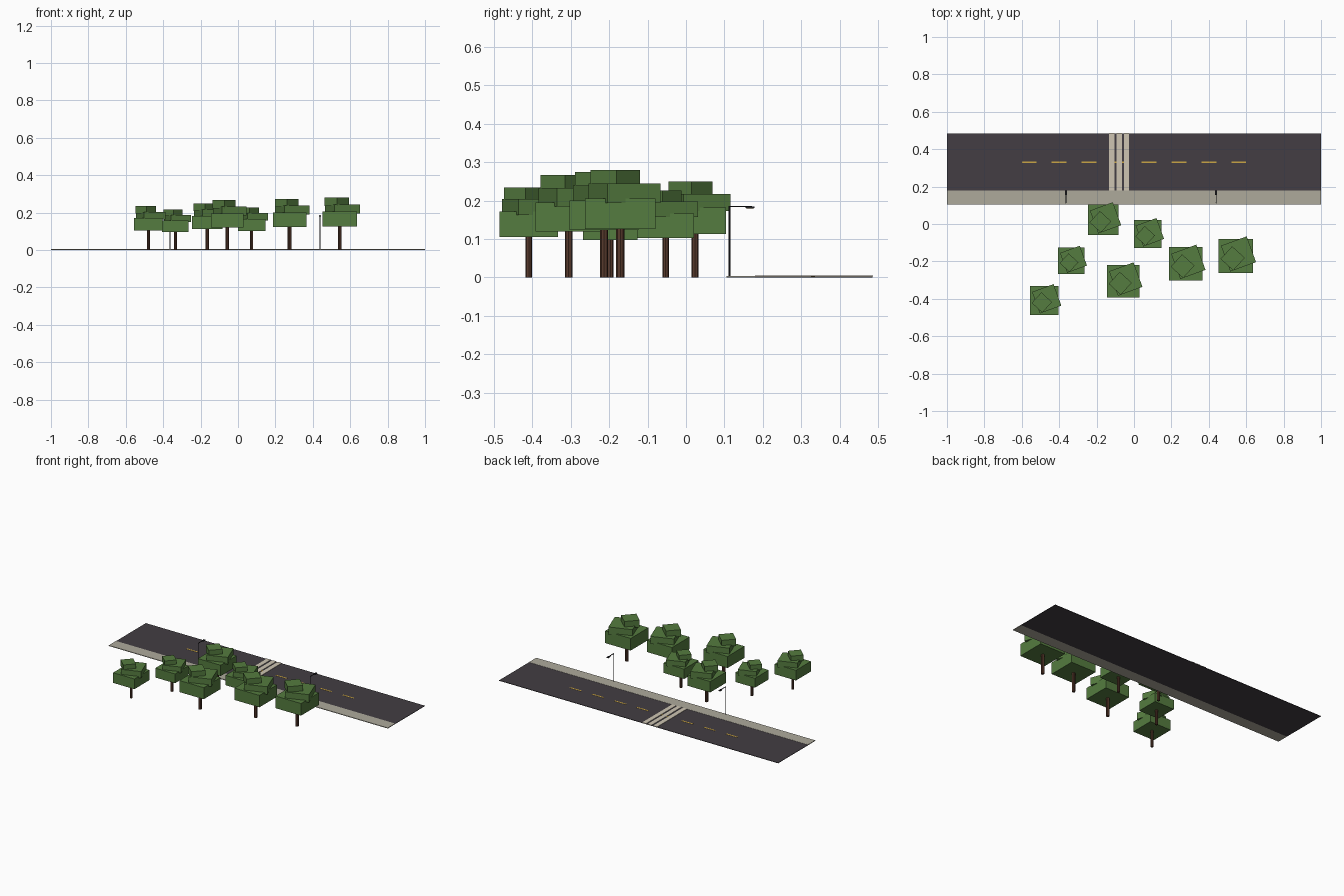
import bpy, math

if "Cube" in bpy.data.objects:
    bpy.data.objects.remove(bpy.data.objects["Cube"])


def mat(name, rgb):
    m = bpy.data.materials.new(name)
    m.diffuse_color = (*rgb, 1)
    m.use_nodes = True
    m.node_tree.nodes["Principled BSDF"].inputs["Base Color"].default_value = m.diffuse_color
    return m


ASPHALT = mat("asphalt", (0.056, 0.048, 0.056))
PAVING = mat("paving", (0.42, 0.40, 0.33))
CREAM = mat("cream paint", (0.62, 0.56, 0.45))
YELLOW = mat("yellow paint", (0.60, 0.38, 0.06))
LEAF = mat("leaf green", (0.09, 0.20, 0.05))
BARK = mat("bark brown", (0.10, 0.043, 0.026))
METAL = mat("dark metal", (0.018, 0.018, 0.021))


def box(name, x0, x1, y0, y1, z0, z1, m, rot=0.0):
    bpy.ops.mesh.primitive_cube_add(
        size=1, location=((x0 + x1) / 2, (y0 + y1) / 2, (z0 + z1) / 2), rotation=(0, 0, rot))
    o = bpy.context.object
    o.name = name
    o.scale = (x1 - x0, y1 - y0, z1 - z0)
    o.data.materials.append(m)
    return o


def block(name, x, y, size, z0, z1, m, rot=0.0):
    h = size / 2
    return box(name, x - h, x + h, y - h, y + h, z0, z1, m, rot)


def post(name, x, y, r, z0, z1, m, sides=8):
    bpy.ops.mesh.primitive_cylinder_add(
        vertices=sides, radius=r, depth=z1 - z0, location=(x, y, (z0 + z1) / 2))
    o = bpy.context.object
    o.name = name
    o.data.materials.append(m)


# road, sidewalk and painted markings
box("road", -1, 1, 0.18, 0.485, 0, 0.003, ASPHALT)
box("sidewalk", -1, 1, 0.105, 0.18, 0, 0.004, PAVING)
for i in range(8):
    cx = -0.56 + 0.16 * i
    box("lane_dash", cx - 0.04, cx + 0.04, 0.325, 0.335, 0.0025, 0.004, YELLOW)
for cx in (-0.119, -0.079, -0.040):
    box("crosswalk_stripe", cx - 0.014, cx + 0.014, 0.18, 0.486, 0.0025, 0.005, CREAM)

# trees: x, y, canopy width; three stacked, twisted leaf blocks each
TREES = [(-0.479, -0.409, 0.153), (-0.335, -0.197, 0.141), (-0.165, 0.023, 0.163),
         (0.073, -0.053, 0.148), (-0.058, -0.305, 0.174), (0.276, -0.213, 0.179),
         (0.544, -0.171, 0.183)]
for x, y, s in TREES:
    post("tree_trunk", x, y, 0.057 * s, 0, 0.8 * s, BARK)
    block("lower_canopy", x, y, s, 0.69 * s, 1.12 * s, LEAF)
    block("middle_canopy", x + 0.08 * s, y + 0.06 * s, 0.8 * s, 1.06 * s, 1.335 * s, LEAF, 0.35)
    block("upper_canopy", x - 0.09 * s, y - 0.07 * s, 0.5 * s, 1.28 * s, 1.53 * s, LEAF, 0.83)

# street lamps reaching over the road
for x in (-0.364, 0.439):
    post("lamp_post", x, 0.113, 0.0026, 0, 0.186, METAL)
    box("lamp_arm", x - 0.0018, x + 0.0018, 0.113, 0.172, 0.183, 0.186, METAL)
    box("lamp_head", x - 0.006, x + 0.006, 0.155, 0.178, 0.180, 0.1845, METAL)
    box("lamp_lens", x - 0.0045, x + 0.0045, 0.158, 0.175, 0.1785, 0.1802, CREAM)
